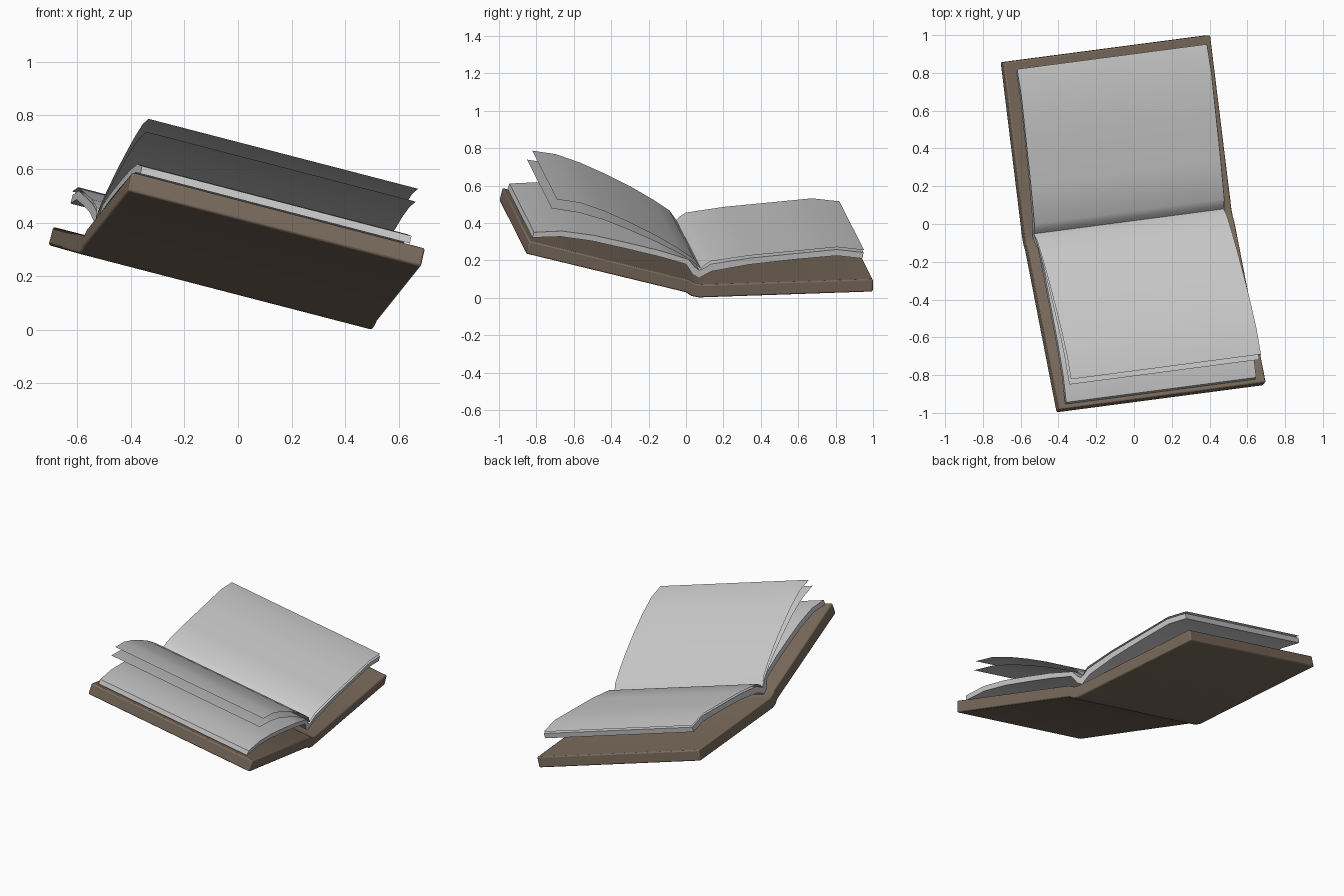
import bpy, bmesh, math
from mathutils import Vector

if "Cube" in bpy.data.objects:
    bpy.data.objects.remove(bpy.data.objects["Cube"])

# Spine direction of the tilted book; profiles are drawn in (y, z) at its +x end
AXIS = Vector((0.96, 0.126, -0.249)).normalized()


def end_point(y, z, inset):
    """Place a (y, z) profile point on the plane square to the spine."""
    x = 0.502 - (0.126 * (y - 0.06) - 0.249 * z) / 0.96 - inset
    return Vector((x, y, z))


def sweep(name, profile, length, inset=0.0, closed=True, material=None, bevel=0.0):
    """Sweep a profile along the spine, as a solid or as a single sheet."""
    bm = bmesh.new()
    near = [bm.verts.new(end_point(y, z, inset)) for y, z in profile]
    far = [bm.verts.new(v.co - AXIS * length) for v in near]
    n = len(profile)
    for i in range(n if closed else n - 1):
        j = (i + 1) % n
        bm.faces.new((near[i], near[j], far[j], far[i]))
    if closed:
        bm.faces.new(near)
        bm.faces.new(far[::-1])
    bmesh.ops.recalc_face_normals(bm, faces=bm.faces)
    if not closed:
        bm.normal_update()
        if sum(f.normal.z for f in bm.faces) < 0:
            bmesh.ops.reverse_faces(bm, faces=bm.faces)
    mesh = bpy.data.meshes.new(name)
    bm.to_mesh(mesh)
    bm.free()
    obj = bpy.data.objects.new(name, mesh)
    bpy.context.collection.objects.link(obj)
    if material:
        mesh.materials.append(material)
    if bevel:
        mod = obj.modifiers.new("soft_edges", 'BEVEL')
        mod.width = bevel
        mod.segments = 2
        mod.limit_method = 'ANGLE'
        mod.angle_limit = math.radians(50)
    bpy.ops.object.select_all(action='DESELECT')
    obj.select_set(True)
    bpy.context.view_layer.objects.active = obj
    bpy.ops.object.shade_smooth_by_angle(angle=math.radians(35))
    return obj


leather = bpy.data.materials.new("cover_brown")
leather.diffuse_color = (0.20, 0.15, 0.11, 1)
leather.use_nodes = True
leather.node_tree.nodes["Principled BSDF"].inputs["Base Color"].default_value = leather.diffuse_color

# Cover: two boards joined by a spine strip
sweep("cover", [
    (1.0, 0.032), (0.07, 0.0), (0.03, 0.008), (0.0, 0.028), (-0.855, 0.235),
    (-0.838, 0.305), (0.015, 0.095), (0.045, 0.077), (0.08, 0.07), (1.0, 0.1),
], 1.14, material=leather, bevel=0.008)

# Page block: one bent slab with a valley at the spine
block_top = [(0.949, 0.242), (0.806, 0.258), (0.58, 0.236), (0.34, 0.212),
             (0.132, 0.180), (0.095, 0.157), (0.07, 0.147), (0.045, 0.167),
             (0.015, 0.205), (-0.15, 0.255), (-0.33, 0.298), (-0.5, 0.335),
             (-0.665, 0.357), (-0.812, 0.350)]
block_under = [(-0.822, 0.322), (-0.67, 0.327), (-0.5, 0.303), (-0.33, 0.265),
               (-0.15, 0.222), (0.0, 0.18), (0.035, 0.125), (0.07, 0.105),
               (0.105, 0.125), (0.14, 0.142), (0.34, 0.178), (0.58, 0.205),
               (0.806, 0.225), (0.944, 0.210)]
sweep("page_block", block_top + block_under, 1.047, 0.06)

# Loose sheets: one resting on the back half, two lifted over the front half
sheets = {
    "back_sheet": [(0.952, 0.255), (0.806, 0.271), (0.58, 0.249), (0.34, 0.226),
                   (0.132, 0.195), (0.1, 0.175), (0.08, 0.155)],
    "lifted_sheet_upper": [(-0.69, 0.526), (-0.563, 0.507), (-0.435, 0.462),
                           (-0.3, 0.402), (-0.168, 0.336), (-0.04, 0.262),
                           (0.045, 0.205), (0.08, 0.155)],
    "lifted_sheet_lower": [(-0.718, 0.478), (-0.57, 0.455), (-0.44, 0.417),
                           (-0.3, 0.361), (-0.168, 0.303), (-0.04, 0.240),
                           (0.04, 0.190), (0.08, 0.155)],
}
for name, profile in sheets.items():
    sweep(name, profile, 1.047, 0.065, closed=False)
